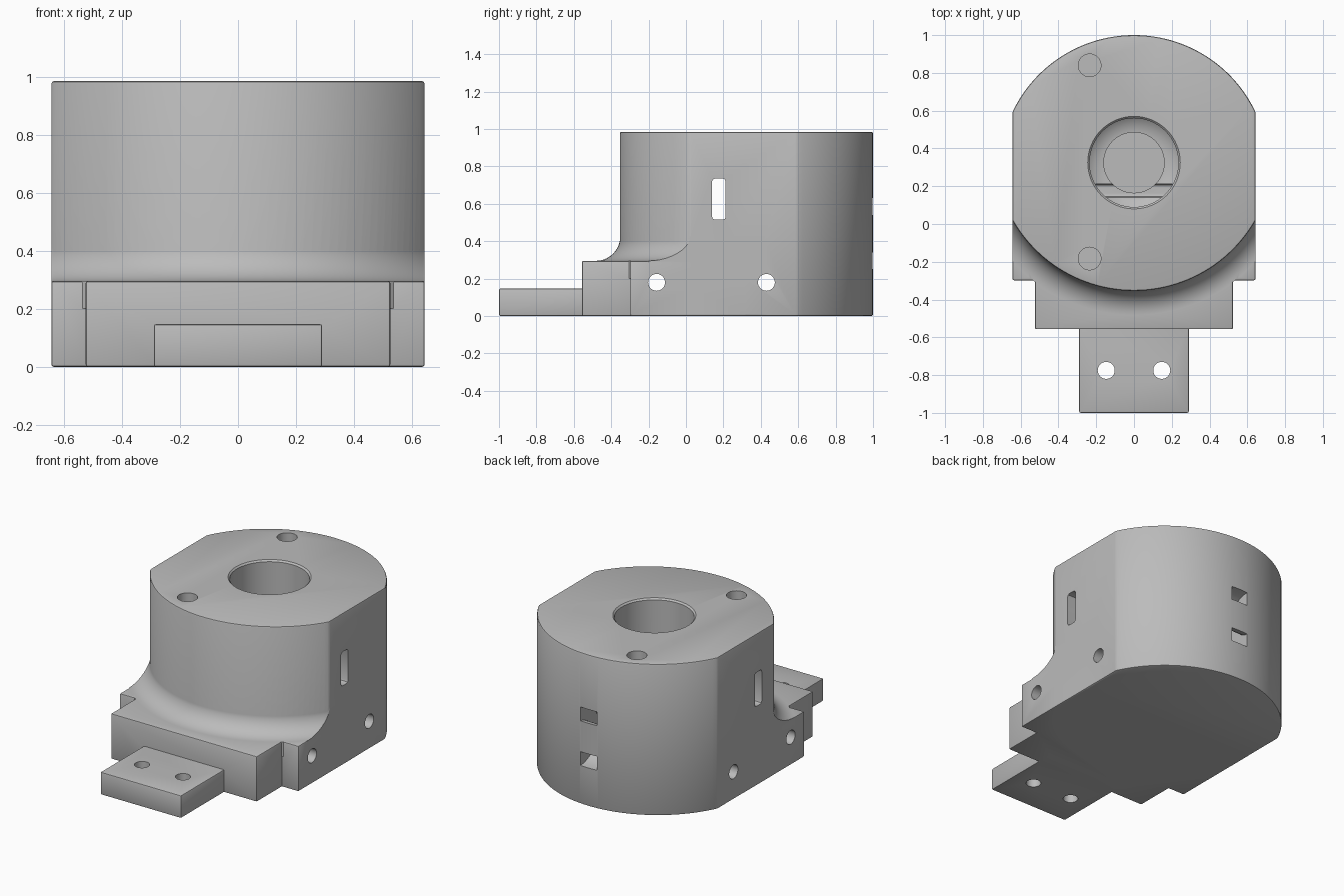
import bpy, bmesh
from math import sin, cos, asin, pi, radians
from mathutils import Matrix, Vector

cube = bpy.data.objects.get("Cube")
if cube:
    bpy.data.objects.remove(cube, do_unlink=True)

HALF_W = 0.643
TOP = 0.985
BASE_TOP = 0.295
BORE_Y = 0.325
FRONT_R, FRONT_Y = 0.742, 0.388
BACK_R, BACK_Y = 0.712, 0.288

grey = bpy.data.materials.new("plain grey")
grey.use_nodes = True
grey.diffuse_color = (0.5, 0.5, 0.5, 1)
grey.node_tree.nodes["Principled BSDF"].inputs["Base Color"].default_value = (0.5, 0.5, 0.5, 1)


def finish(bm, name):
    bmesh.ops.recalc_face_normals(bm, faces=bm.faces)
    mesh = bpy.data.meshes.new(name)
    bm.to_mesh(mesh)
    bm.free()
    mesh.materials.append(grey)
    ob = bpy.data.objects.new(name, mesh)
    bpy.context.scene.collection.objects.link(ob)
    return ob


def loft(name, layers, bevel=0):
    """Stack of (outline, height) layers joined into a closed solid."""
    bm = bmesh.new()
    rings = [[bm.verts.new((x, y, z)) for x, y in pts] for pts, z in layers]
    n = len(rings[0])
    for a, b in zip(rings, rings[1:]):
        for i in range(n):
            j = (i + 1) % n
            bm.faces.new((a[i], a[j], b[j], b[i]))
    bm.faces.new(rings[0])
    bm.faces.new(rings[-1])
    if bevel:
        bmesh.ops.recalc_face_normals(bm, faces=bm.faces)
        edges = [e for e in bm.edges if e.calc_face_angle(0) > radians(20) and e.is_convex]
        bmesh.ops.bevel(bm, geom=edges, offset=bevel, segments=2, profile=0.5,
                        affect='EDGES', clamp_overlap=True)
    return finish(bm, name)


def arc(radius, cy, side, n=48):
    """Arc between the two flats; side -1 is the front, 1 the back."""
    a = asin(HALF_W / radius)
    angles = [-a + 2 * a * i / n for i in range(n + 1)]
    return [(-side * radius * sin(t), cy + side * radius * cos(t)) for t in angles]


def circle(radius, n=64):
    return [(radius * cos(2 * pi * i / n), BORE_Y + radius * sin(2 * pi * i / n)) for i in range(n)]


def rect(w, y0, y1):
    return [(-w, y0), (w, y0), (w, y1), (-w, y1)]


def cylinder(name, loc, radius, depth, axis='Z'):
    rot = Matrix.Rotation(pi / 2, 4, 'Y') if axis == 'X' else Matrix()
    bm = bmesh.new()
    bmesh.ops.create_cone(bm, cap_ends=True, segments=32, radius1=radius, radius2=radius,
                          depth=depth, matrix=Matrix.Translation(Vector(loc)) @ rot)
    return finish(bm, name)


def boolean(target, other, op):
    mod = target.modifiers.new(op.lower(), 'BOOLEAN')
    mod.operation, mod.solver, mod.object = op, 'EXACT', other
    bpy.context.view_layer.objects.active = target
    bpy.ops.object.modifier_apply(modifier=mod.name)
    bpy.data.objects.remove(other, do_unlink=True)


# Round housing with two flat sides
outline = arc(FRONT_R, FRONT_Y, -1) + arc(BACK_R, BACK_Y, 1)
body = loft("mount_housing", [(outline, 0), (outline, TOP)], 0.01)

# Stepped base block
half = [(0.525, -0.557), (0.525, -0.298), (HALF_W, -0.298), (HALF_W, BORE_Y)]
steps = half + [(-x, y) for x, y in reversed(half)]
boolean(body, loft("base_block", [(steps, 0), (steps, BASE_TOP)], 0.008), 'UNION')

# Front mounting tab
tab = rect(0.29, -1, -0.45)
boolean(body, loft("front_tab", [(tab, 0), (tab, 0.147)], 0.008), 'UNION')

# Concave fillet between housing and base
back = [(HALF_W, 0.42), (-HALF_W, 0.42)]
fillet = 0.13
layers = []
for i in range(11):
    t = i / 10 * pi / 2
    r = FRONT_R - 0.002 + fillet * (1 - cos(t))
    layers.append((arc(r, FRONT_Y, -1) + back, BASE_TOP + fillet * (1 - sin(t))))
layers.append((layers[-1][0], 0.2))
boolean(body, loft("base_fillet", layers), 'UNION')

# Stepped central bore with a softened rim
bore = [(0.16, 0.4), (0.16, 0.6), (0.2, 0.605), (0.235, 0.63),
        (0.235, TOP - 0.01), (0.247, TOP + 0.002), (0.247, TOP + 0.1)]
boolean(body, loft("bore_cutter", [(circle(r), z) for r, z in bore]), 'DIFFERENCE')

# Side slot running through both flats
slot = rect(1, 0.14, 0.212)
boolean(body, loft("slot_cutter", [(slot, 0.515), (slot, 0.735)], 0.015), 'DIFFERENCE')

# Blind screw holes in the top
for y in (0.84, -0.183):
    boolean(body, cylinder("screw_cutter", (-0.235, y, TOP), 0.06, 0.6), 'DIFFERENCE')

# Cross holes through the base
for y in (-0.157, 0.43):
    boolean(body, cylinder("cross_cutter", (0, y, 0.18), 0.045, 2, 'X'), 'DIFFERENCE')

# Tab holes
for x in (-0.147, 0.147):
    boolean(body, cylinder("tab_cutter", (x, -0.775, 0.1), 0.045, 0.5), 'DIFFERENCE')

# Curved tie channel joining the two rear openings
channel = cylinder("channel_cutter", (0, 1, 0.44), 0.19, 0.12, 'X')
boolean(channel, cylinder("channel_core", (0, 1, 0.44), 0.1, 0.3, 'X'), 'DIFFERENCE')
boolean(body, channel, 'DIFFERENCE')

# Smooth curved walls, crisp edges
bpy.ops.object.select_all(action='DESELECT')
body.select_set(True)
bpy.context.view_layer.objects.active = body
bpy.ops.object.shade_smooth_by_angle(angle=radians(30))
